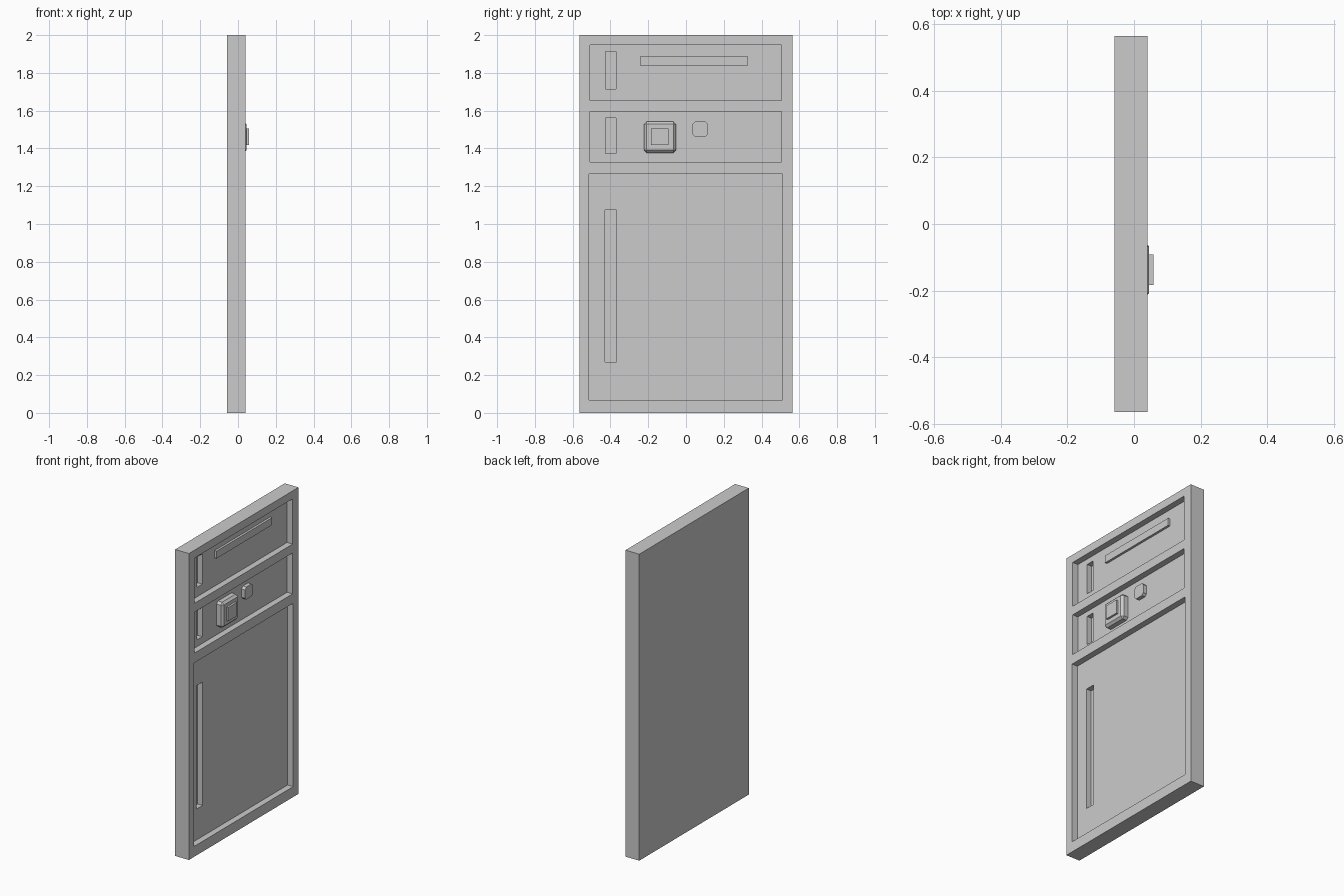
import bpy, bmesh
from mathutils import Vector

if "Cube" in bpy.data.objects:
    bpy.data.objects.remove(bpy.data.objects["Cube"])

FLOOR = 0.001   # x of the recessed panel floors
FACE = 0.041    # x of the door face


def box(name, x, y, z, bevel=0.0, corners_only=False):
    """Axis-aligned box from (min, max) ranges, optionally with chamfered edges."""
    bm = bmesh.new()
    bmesh.ops.create_cube(bm, size=1)
    for v in bm.verts:
        v.co = Vector([r[0] if c < 0 else r[1] for c, r in zip(v.co, (x, y, z))])
    if bevel:
        edges = []
        for e in bm.edges:
            a, b = e.verts[0].co, e.verts[1].co
            along_x = abs(a.x - b.x) > 1e-5
            if along_x or (not corners_only and max(a.x, b.x) > x[1] - 1e-5):
                edges.append(e)
        bmesh.ops.bevel(bm, geom=edges, offset=bevel, segments=1, affect='EDGES')
    bmesh.ops.recalc_face_normals(bm, faces=bm.faces)
    mesh = bpy.data.meshes.new(name)
    bm.to_mesh(mesh)
    bm.free()
    obj = bpy.data.objects.new(name, mesh)
    bpy.context.collection.objects.link(obj)
    return obj


def cut(target, x, y, z):
    """Subtract a box from the target."""
    cutter = box("cutter", x, y, z)
    cutter.hide_render = True
    mod = target.modifiers.new("cut", 'BOOLEAN')
    mod.operation = 'DIFFERENCE'
    mod.solver = 'EXACT'
    mod.object = cutter
    bpy.context.view_layer.objects.active = target
    bpy.ops.object.modifier_apply(modifier=mod.name)
    bpy.data.objects.remove(cutter)


# Door slab
door = box("door_slab", (-0.058, FACE), (-0.565, 0.565), (0, 2))

# Three recessed panels, each with a vertical grip slot
panels = [
    ((-0.508, 0.505), (1.653, 1.948), (-0.425, -0.37), (1.715, 1.912)),
    ((-0.508, 0.505), (1.328, 1.595), (-0.425, -0.37), (1.372, 1.562)),
    ((-0.513, 0.510), (0.068, 1.265), (-0.43, -0.367), (0.27, 1.075)),
]
for py, pz, sy, sz in panels:
    cut(door, (FLOOR, 0.1), py, pz)
    cut(door, (FLOOR - 0.035, FLOOR + 0.02), sy, sz)

# Raised bar on the top panel
box("top_bar", (FLOOR - 0.005, FLOOR + 0.015), (-0.243, 0.329), (1.838, 1.886))

# Chamfered control plate with a square key
box("control_plate", (FLOOR - 0.005, 0.045), (-0.222, -0.053), (1.377, 1.543), 0.014)
box("control_key", (0.03, 0.058), (-0.184, -0.092), (1.417, 1.506))

# Small button with clipped corners
box("small_button", (FLOOR - 0.005, FLOOR + 0.025), (0.035, 0.116), (1.461, 1.543),
    0.014, corners_only=True)
